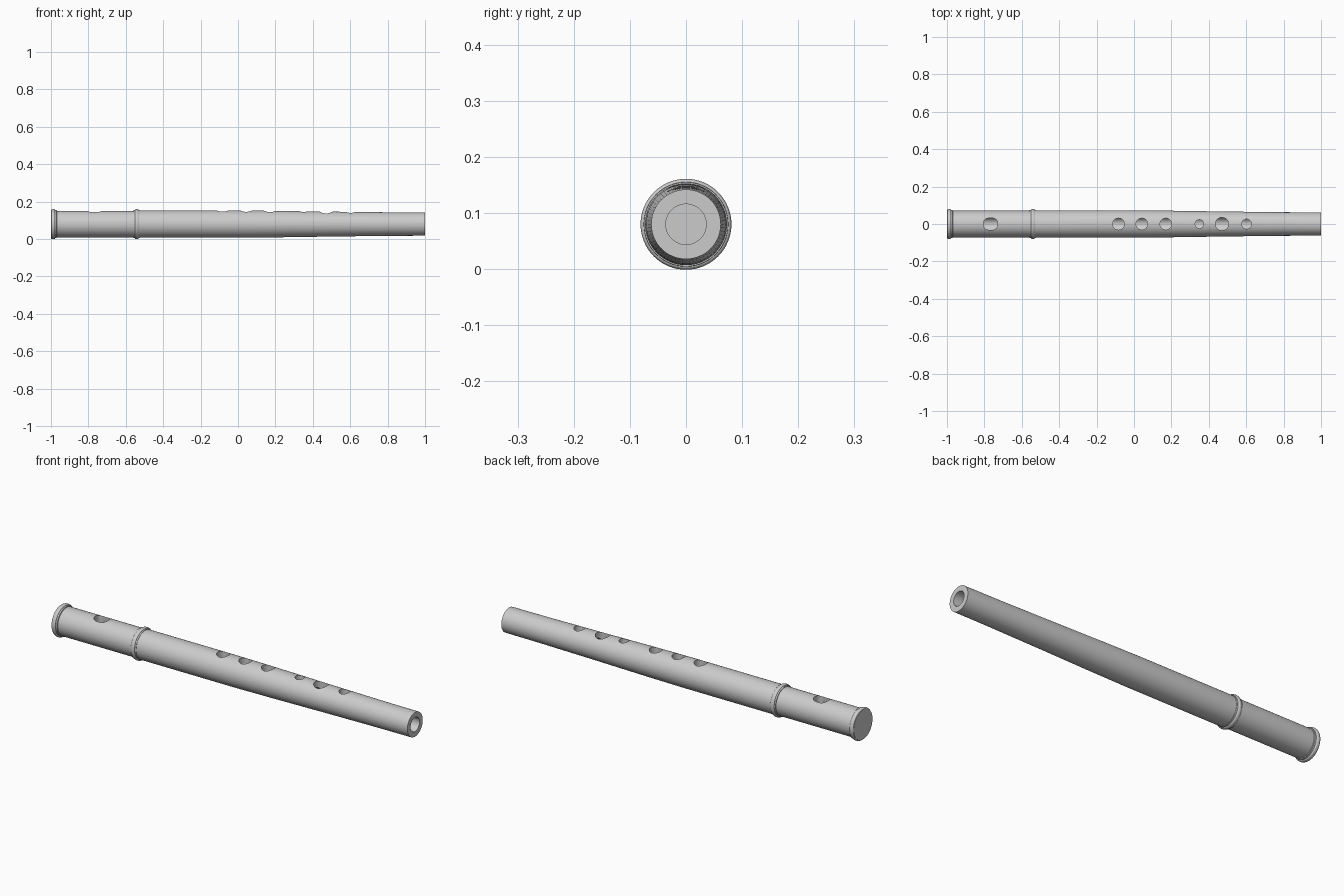
import bpy, bmesh, math

if "Cube" in bpy.data.objects:
    bpy.data.objects.remove(bpy.data.objects["Cube"])

AXIS_Z = 0.08
SEGMENTS = 64

wood = bpy.data.materials.new("plain grey")
wood.diffuse_color = (0.6, 0.6, 0.6, 1)
wood.use_nodes = True
wood.node_tree.nodes["Principled BSDF"].inputs["Base Color"].default_value = wood.diffuse_color


def make_object(name, bm):
    bmesh.ops.recalc_face_normals(bm, faces=bm.faces)
    mesh = bpy.data.meshes.new(name)
    bm.to_mesh(mesh)
    bm.free()
    obj = bpy.data.objects.new(name, mesh)
    bpy.context.collection.objects.link(obj)
    mesh.materials.append(wood)
    return obj


def lathe(name, profile, closed=False):
    """Spin (x, radius) points around the long axis."""
    bm = bmesh.new()
    rings = []
    for x, r in profile:
        if r == 0:
            rings.append([bm.verts.new((x, 0, AXIS_Z))] * SEGMENTS)
        else:
            rings.append([bm.verts.new((x, r * math.cos(a), AXIS_Z + r * math.sin(a)))
                          for a in (2 * math.pi * i / SEGMENTS for i in range(SEGMENTS))])
    pairs = list(zip(rings, rings[1:]))
    if closed:
        pairs.append((rings[-1], rings[0]))
    for a, b in pairs:
        for i in range(SEGMENTS):
            j = (i + 1) % SEGMENTS
            bm.faces.new(dict.fromkeys((a[i], a[j], b[j], b[i])))
    return make_object(name, bm)


def hole_cutter(x, rx, ry, power=2.0):
    """Upright rounded plug reaching from the bore to above the tube."""
    bm = bmesh.new()
    outline = []
    for i in range(32):
        c, s = math.cos(math.tau * i / 32), math.sin(math.tau * i / 32)
        outline.append((x + rx * math.copysign(abs(c) ** (2 / power), c),
                        ry * math.copysign(abs(s) ** (2 / power), s)))
    low = [bm.verts.new((px, py, AXIS_Z)) for px, py in outline]
    high = [bm.verts.new((px, py, 0.25)) for px, py in outline]
    bm.faces.new(low)
    bm.faces.new(high)
    for i in range(32):
        j = (i + 1) % 32
        bm.faces.new((low[i], low[j], high[j], high[i]))
    return make_object("hole_cutter", bm)


def smooth(obj):
    bpy.ops.object.select_all(action='DESELECT')
    obj.select_set(True)
    bpy.context.view_layer.objects.active = obj
    bpy.ops.object.shade_smooth_by_angle(angle=math.radians(35))


# Tapered tube with an open bore that stops short of the blowing end
tube = lathe("flute_tube", [
    (-0.99, 0), (-0.99, 0.071), (-0.54, 0.071), (-0.54, 0.073), (0.0, 0.073),
    (0.2, 0.071), (0.5, 0.0665), (0.8, 0.063), (1.0, 0.062),
    (1.0, 0.036), (-0.88, 0.036), (-0.88, 0)])

# Blow hole and six finger holes: position, half length, half width, squareness
holes = [(-0.767, 0.038, 0.032, 2.6), (-0.083, 0.031, 0.031, 2), (0.042, 0.031, 0.031, 2),
         (0.17, 0.031, 0.031, 2), (0.35, 0.023, 0.023, 2), (0.47, 0.035, 0.035, 2),
         (0.602, 0.026, 0.026, 2)]
for hole in holes:
    cutter = hole_cutter(*hole)
    mod = tube.modifiers.new("hole", 'BOOLEAN')
    mod.operation = 'DIFFERENCE'
    mod.solver = 'EXACT'
    mod.object = cutter
    bpy.context.view_layer.objects.active = tube
    bpy.ops.object.modifier_apply(modifier=mod.name)
    bpy.data.objects.remove(cutter)
smooth(tube)


def bead(x0, x1, base, top, steps=8):
    """Half-round moulding between two positions."""
    mid, half = (x0 + x1) / 2, (x1 - x0) / 2
    return [(mid - half * math.cos(math.pi * i / steps),
             base + (top - base) * math.sin(math.pi * i / steps)) for i in range(steps + 1)]


# End cap: flat disc with a rounded rim and a thin inner step
smooth(lathe("end_cap", [(-1.0, 0), (-1.0, 0.076)] + bead(-0.998, -0.978, 0.076, 0.081)
             + [(-0.978, 0.075), (-0.970, 0.075), (-0.968, 0.07), (-0.968, 0)]))

# Joint ring: rounded band with a thin step on each side
smooth(lathe("joint_ring", [(-0.558, 0.069), (-0.558, 0.075), (-0.551, 0.0755)]
             + bead(-0.551, -0.531, 0.076, 0.081)
             + [(-0.531, 0.0755), (-0.524, 0.075), (-0.524, 0.069)], closed=True))
